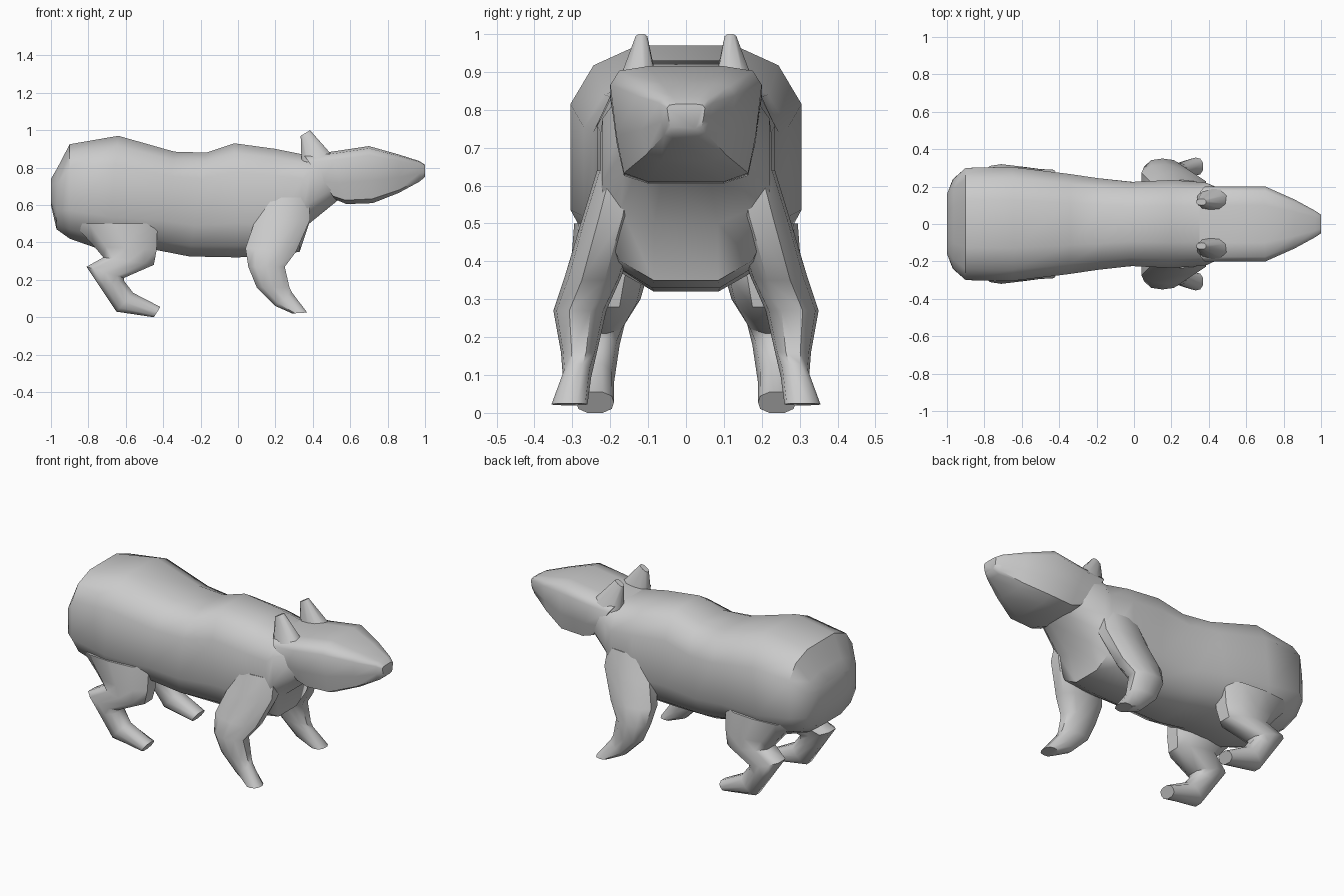
import bpy, bmesh
from math import radians
from mathutils import Vector

if "Cube" in bpy.data.objects:
    bpy.data.objects.remove(bpy.data.objects["Cube"])

# Half cross-sections as (width, height) factors, top to bottom, mirrored below
BODY = [(.42, 1), (.8, .83), (1, .5), (1, -.4), (.78, -.8), (.38, -1)]
HEAD = [(.5, 1), (.88, .92), (1, .68), (.92, -.2), (.82, -.85), (.5, -1)]
LIMB = [(.4, 1), (.88, .62), (1, 0), (.88, -.62), (.4, -1)]


def loft(name, half, rings, mirror=False):
    """Skin rings given as (low x, low z, high x, high z, inner y, outer y)."""
    outline = half + [(-u, v) for u, v in reversed(half)]
    bm = bmesh.new()
    loops = []
    for x0, z0, x1, z1, y0, y1 in rings:
        mid = Vector(((x0 + x1) / 2, (y0 + y1) / 2, (z0 + z1) / 2))
        up = Vector(((x1 - x0) / 2, 0, (z1 - z0) / 2))
        side = Vector((0, (y1 - y0) / 2, 0))
        loops.append([bm.verts.new(mid + side * u + up * v) for u, v in outline])
    n = len(outline)
    for a, b in zip(loops, loops[1:]):
        for i in range(n):
            j = (i + 1) % n
            bm.faces.new((a[i], a[j], b[j], b[i]))
    bm.faces.new(loops[0])
    bm.faces.new(loops[-1])
    bmesh.ops.recalc_face_normals(bm, faces=bm.faces)
    mesh = bpy.data.meshes.new(name)
    bm.to_mesh(mesh)
    bm.free()
    obj = bpy.data.objects.new(name, mesh)
    bpy.context.collection.objects.link(obj)
    bpy.ops.object.select_all(action='DESELECT')
    bpy.context.view_layer.objects.active = obj
    obj.select_set(True)
    bpy.ops.object.shade_smooth_by_angle(angle=radians(50))
    if mirror:
        mod = obj.modifiers.new("mirror", 'MIRROR')
        mod.use_axis = (False, True, False)
    return obj


def centred(rings):
    return [(x0, z0, x1, z1, -w, w) for x0, z0, x1, z1, w in rings]


# Rump, belly, chest and neck
loft("body", BODY, centred([
    (-1.0, .60, -1.0, .74, .16),
    (-.97, .47, -.965, .80, .24),
    (-.90, .42, -.90, .925, .30),
    (-.70, .35, -.64, .97, .305),
    (-.44, .36, -.34, .885, .27),
    (-.26, .325, -.17, .88, .245),
    (0, .32, -.02, .93, .225),
    (.20, .33, .20, .90, .235),
    (.33, .35, .35, .87, .225),
    (.38, .50, .39, .87, .22),
    (.54, .63, .50, .86, .16)]))

# Wedge head tapering to the snout
loft("head", HEAD, centred([
    (.52, .63, .35, .87, .20),
    (.58, .605, .50, .885, .20),
    (.72, .61, .70, .915, .20),
    (.86, .665, .86, .87, .13),
    (.97, .725, .97, .835, .07),
    (1.0, .75, 1.0, .815, .05)]))

# Pointed ears
loft("ear", LIMB, [
    (.34, .82, .50, .87, .07, .19),
    (.335, .97, .385, 1.0, .10, .135)], True)

# Front legs
loft("front_leg", LIMB, [
    (.13, .64, .38, .64, .11, .235),
    (.085, .50, .385, .52, .12, .275),
    (.04, .37, .31, .35, .17, .32),
    (.055, .27, .25, .27, .21, .35),
    (.10, .16, .275, .16, .235, .33),
    (.20, .06, .29, .13, .25, .325),
    (.29, .02, .37, .025, .26, .355)], True)

# Hind legs with bent hock
loft("hind_leg", LIMB, [
    (-.88, .50, -.43, .50, .10, .295),
    (-.77, .38, -.435, .36, .10, .305),
    (-.72, .32, -.45, .28, .12, .305),
    (-.81, .27, -.61, .21, .16, .32),
    (-.74, .165, -.61, .195, .175, .31),
    (-.65, .03, -.56, .13, .19, .30),
    (-.45, 0, -.415, .055, .19, .29)], True)
